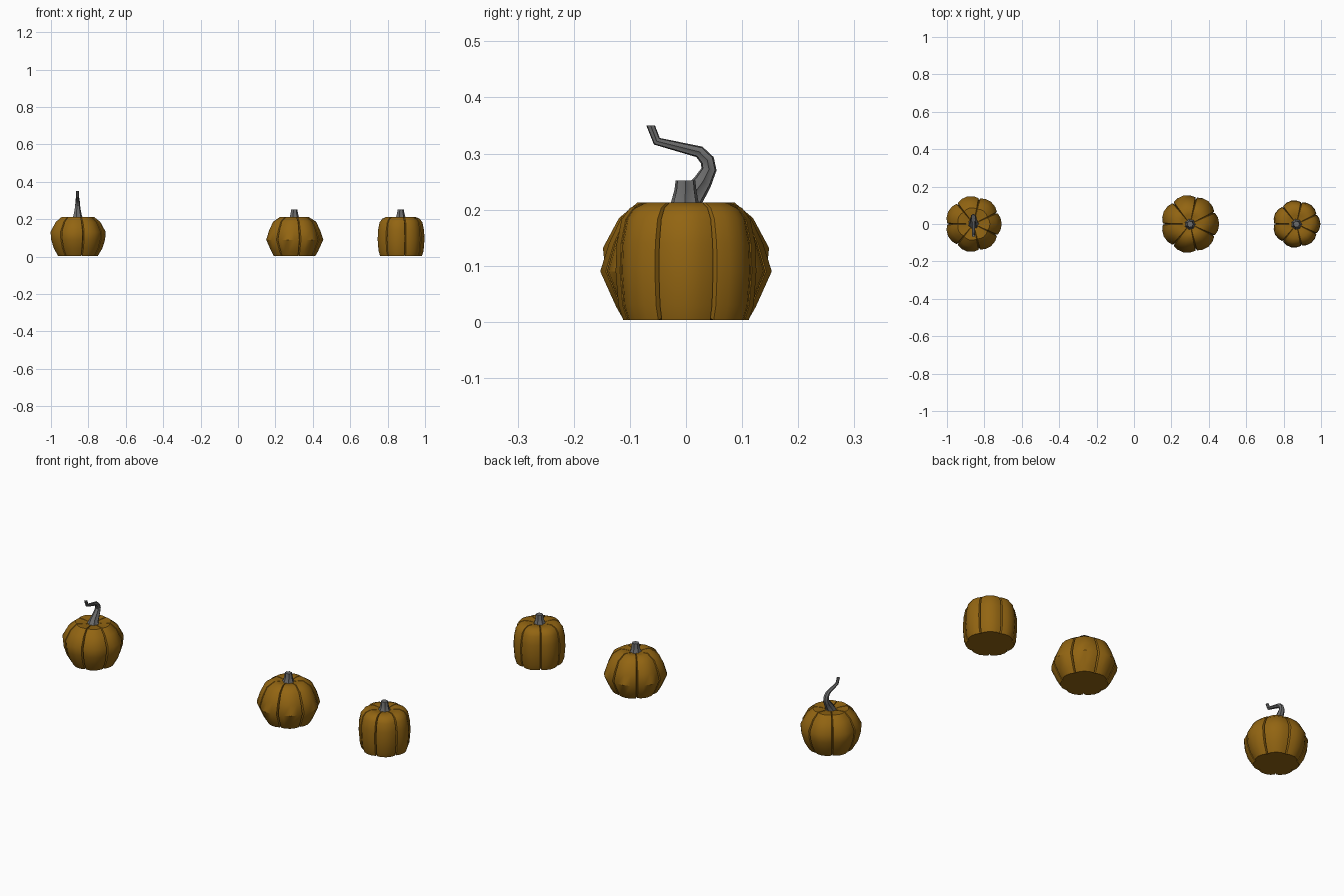
import bpy, bmesh
from math import cos, sin, pi, radians
from mathutils import Vector

if "Cube" in bpy.data.objects:
    bpy.data.objects.remove(bpy.data.objects["Cube"])

LOBES = 7


def material(name, rgb):
    mat = bpy.data.materials.new(name)
    mat.use_nodes = True
    mat.diffuse_color = (*rgb, 1)
    mat.node_tree.nodes["Principled BSDF"].inputs["Base Color"].default_value = (*rgb, 1)
    return mat


SKIN = material("dark orange skin", (0.29, 0.13, 0.006))
STEM = material("grey stem", (0.15, 0.15, 0.15))


def loft(name, rings, mat, location, angle):
    """Join closed rings of points into a capped, smooth-shaded skin."""
    bm = bmesh.new()
    loops = [[bm.verts.new(p) for p in ring] for ring in rings]
    n = len(loops[0])
    for low, high in zip(loops, loops[1:]):
        for i in range(n):
            j = (i + 1) % n
            bm.faces.new((low[i], low[j], high[j], high[i]))
    bm.faces.new(list(reversed(loops[0])))
    bm.faces.new(loops[-1])
    bmesh.ops.recalc_face_normals(bm, faces=bm.faces)
    mesh = bpy.data.meshes.new(name)
    bm.to_mesh(mesh)
    bm.free()
    mesh.materials.append(mat)
    obj = bpy.data.objects.new(name, mesh)
    obj.location = location
    bpy.context.collection.objects.link(obj)
    bpy.ops.object.select_all(action='DESELECT')
    obj.select_set(True)
    bpy.context.view_layer.objects.active = obj
    bpy.ops.object.shade_smooth_by_angle(angle=radians(angle))
    return obj


# Cross-section of one lobe: angle offset in degrees, radius factor
LOBE = [(-23.8, 0.935), (-13, 0.98), (0, 1), (13, 0.98), (23.8, 0.935), (25.714, 0.86)]


def pumpkin_body(name, x, profile):
    rings = []
    # the profile continues over the shoulder to the stem
    for radius, z in profile + [(0.05, 0.211), (0.022, 0.205)]:
        ring = []
        for k in range(LOBES):
            for offset, factor in LOBE:
                a = 2 * pi * k / LOBES + radians(offset)
                groove = factor < 0.9
                dz = 0
                if groove:
                    dz = 0.004 if z < 0.01 else -0.006 if z > 0.19 else 0
                r = radius * factor
                ring.append((r * cos(a), r * sin(a), z + dz))
        rings.append(ring)
    loft(name, rings, SKIN, (x, 0, 0), 40)


def ribbed_stem(name, x, path):
    """Sweep a ribbed section along (y, z, radius) points; ends stay level."""
    side = Vector((1, 0, 0))
    points = [Vector((0, y, z)) for y, z, r in path]
    rings = []
    for i, p in enumerate(points):
        tangent = Vector((0, 0, 1))
        if 0 < i < len(points) - 1:
            tangent = ((p - points[i - 1]).normalized()
                       + (points[i + 1] - p).normalized()).normalized()
        up = tangent.cross(side)
        ring = []
        for k in range(2 * LOBES):
            a = pi * k / LOBES
            r = path[i][2] * (0.8 if k % 2 else 1)
            ring.append(p + side * r * cos(a) + up * r * sin(a))
        rings.append(ring)
    loft(name, rings, STEM, (x, 0, 0), 35)


# Pumpkins: round, wide and upright
pumpkin_body("round_pumpkin", -0.858, [
    (0.108, 0.003), (0.133, 0.045), (0.147, 0.09), (0.151, 0.132),
    (0.122, 0.185), (0.088, 0.213)])
pumpkin_body("wide_pumpkin", 0.3, [
    (0.113, 0.003), (0.127, 0.027), (0.156, 0.09), (0.14, 0.14),
    (0.117, 0.187), (0.077, 0.213)])
pumpkin_body("upright_pumpkin", 0.869, [
    (0.114, 0.003), (0.123, 0.03), (0.128, 0.09), (0.126, 0.14),
    (0.117, 0.183), (0.102, 0.203), (0.078, 0.213)])

# Stems: one long and hooked, two short
ribbed_stem("round_pumpkin_stem", -0.858, [
    (0, 0.2, 0.032), (0.008, 0.22, 0.023), (0.03, 0.25, 0.017),
    (0.041, 0.272, 0.014), (0.038, 0.288, 0.013), (0.024, 0.303, 0.011),
    (-0.052, 0.322, 0.008), (-0.063, 0.35, 0.008)])
for label, x in (("wide", 0.3), ("upright", 0.869)):
    ribbed_stem(label + "_pumpkin_stem", x, [
        (-0.002, 0.2, 0.034), (-0.002, 0.214, 0.025),
        (-0.001, 0.235, 0.02), (-0.001, 0.252, 0.018)])
